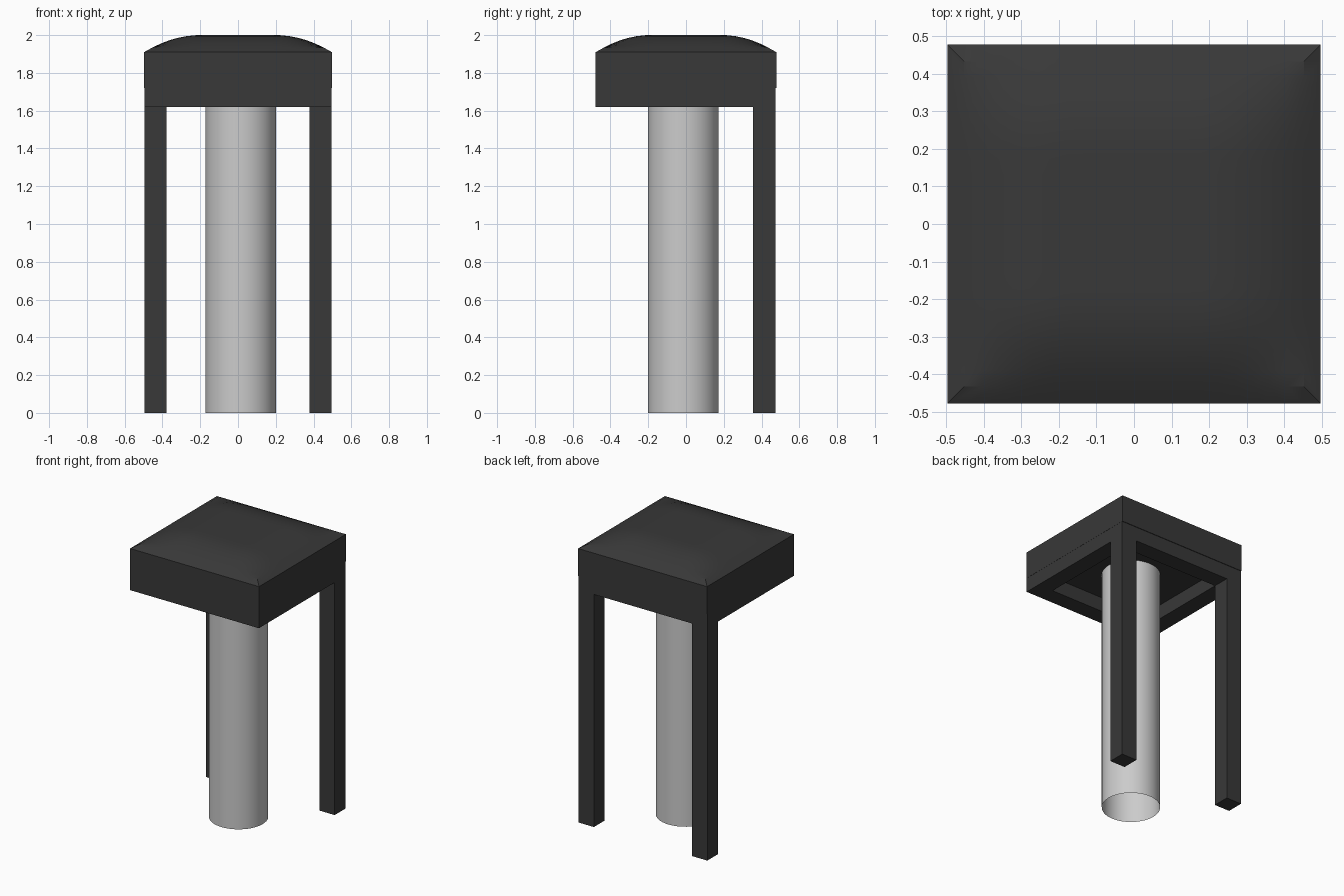
import bpy, bmesh, math
from mathutils import Vector

old = bpy.data.objects.get("Cube")
if old:
    bpy.data.objects.remove(old, do_unlink=True)


def material(name, value):
    m = bpy.data.materials.new(name)
    m.use_nodes = True
    col = (value, value, value, 1)
    m.diffuse_color = col
    m.node_tree.nodes["Principled BSDF"].inputs["Base Color"].default_value = col
    return m


charcoal = material("charcoal", 0.04)
light_grey = material("light_grey", 0.6)


def finish(name, bm, mat, smooth_angle=None):
    bmesh.ops.recalc_face_normals(bm, faces=bm.faces[:])
    mesh = bpy.data.meshes.new(name)
    bm.to_mesh(mesh)
    bm.free()
    mesh.materials.append(mat)
    ob = bpy.data.objects.new(name, mesh)
    bpy.context.collection.objects.link(ob)
    if smooth_angle:
        bpy.ops.object.select_all(action="DESELECT")
        ob.select_set(True)
        bpy.context.view_layer.objects.active = ob
        bpy.ops.object.shade_smooth_by_angle(angle=math.radians(smooth_angle))
    return ob


def box(name, low, high):
    bm = bmesh.new()
    bmesh.ops.create_cube(bm, size=1)
    low, high = Vector(low), Vector(high)
    for v in bm.verts:
        v.co = (low + high) / 2 + v.co * (high - low)
    return finish(name, bm, charcoal)


HX, HY = 0.497, 0.478          # seat half sizes
RAIL_Z, SEAT_Z, RIM_Z = 1.62, 1.72, 1.91
W = 0.118                      # leg and rail width
INSET = 0.045                  # sloped rim of the cushion


# Cushion: domed grid, sloped mitred rim, straight sides and flat underside
def rise(u):
    s = min((1 - abs(u)) / 0.56, 1)
    return 1 - (1 - s) ** 2


def extrude_rim(bm, edges, sx, sy, z):
    ext = bmesh.ops.extrude_edge_only(bm, edges=edges)["geom"]
    for v in ext:
        if isinstance(v, bmesh.types.BMVert):
            v.co = (v.co.x * sx, v.co.y * sy, z)
    return [e for e in ext if isinstance(e, bmesh.types.BMEdge)]


bm = bmesh.new()
bmesh.ops.create_grid(bm, x_segments=20, y_segments=20, size=1)
for v in bm.verts:
    u, w = v.co.x, v.co.y
    v.co = (u * (HX - INSET), w * (HY - INSET), 1.935 + 0.065 * rise(u) * rise(w))
rim = [e for e in bm.edges if e.is_boundary]
rim = extrude_rim(bm, rim, HX / (HX - INSET), HY / (HY - INSET), RIM_Z)
rim = extrude_rim(bm, rim, 1, 1, SEAT_Z)
bmesh.ops.contextual_create(bm, geom=rim)
finish("seat_cushion", bm, charcoal, 20)

# Rails under the seat, open in the middle
FX, BACK = 0.496, 0.474
box("front_rail", (-FX, -HY, RAIL_Z), (FX, -HY + W, SEAT_Z))
box("back_rail", (-FX + W, BACK - W, RAIL_Z), (FX - W, BACK, SEAT_Z))

# Side rails and back legs
for side, x0 in (("left", FX - W), ("right", -FX)):
    box(side + "_rail", (x0, -HY + W, RAIL_Z), (x0 + W, BACK - W, SEAT_Z))
    box(side + "_back_leg", (x0, BACK - W, 0), (x0 + W, BACK, SEAT_Z))

# Central column, an open tube
bm = bmesh.new()
bmesh.ops.create_cone(bm, cap_ends=False, segments=48, radius1=0.187,
                      radius2=0.187, depth=SEAT_Z)
bmesh.ops.translate(bm, verts=bm.verts[:], vec=(0.014, -0.014, SEAT_Z / 2))
finish("central_column", bm, light_grey, 30)
